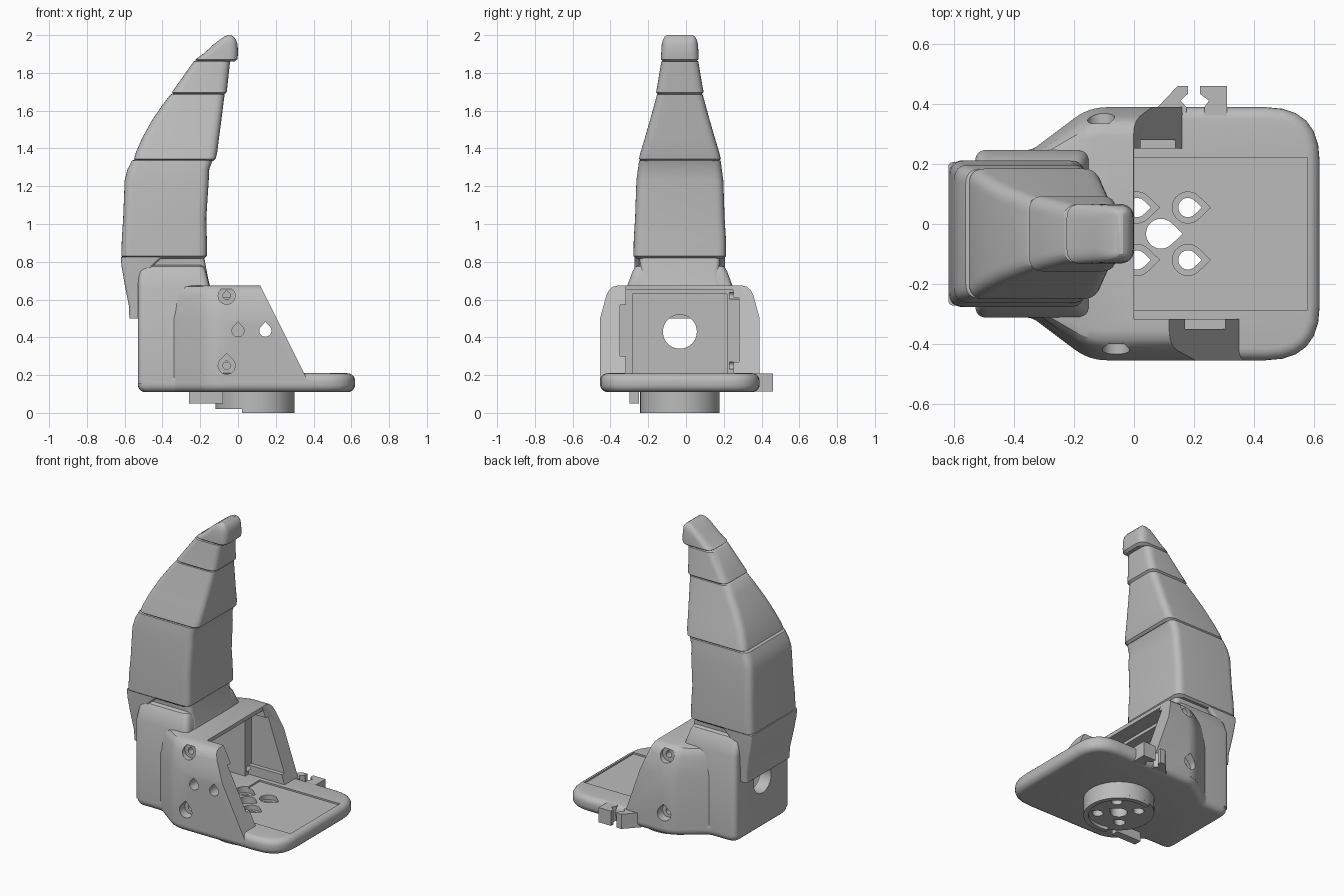
import bpy, bmesh, math

if "Cube" in bpy.data.objects:
    bpy.data.objects.remove(bpy.data.objects["Cube"], do_unlink=True)

CY = -0.0325  # symmetry plane of the housing
grey = bpy.data.materials.new("plain_grey")
grey.use_nodes = True
COLOR = (0.5, 0.5, 0.5, 1)
grey.diffuse_color = COLOR
grey.node_tree.nodes["Principled BSDF"].inputs["Base Color"].default_value = COLOR


def loft(name, rings):
    """Skin a stack of equal-length rings and cap both ends."""
    bm = bmesh.new()
    rows = [[bm.verts.new(p) for p in ring] for ring in rings]
    n = len(rows[0])
    for a, b in zip(rows, rows[1:]):
        for i in range(n):
            j = (i + 1) % n
            bm.faces.new((a[i], a[j], b[j], b[i]))
    bm.faces.new(rows[0])
    bm.faces.new(rows[-1])
    bmesh.ops.recalc_face_normals(bm, faces=bm.faces)
    mesh = bpy.data.meshes.new(name)
    bm.to_mesh(mesh)
    bm.free()
    mesh.materials.append(grey)
    obj = bpy.data.objects.new(name, mesh)
    bpy.context.collection.objects.link(obj)
    return obj


def prism(name, pts, lo, hi, axis="z"):
    place = {"x": lambda u, v, h: (h, u, v),
             "y": lambda u, v, h: (u, h, v),
             "z": lambda u, v, h: (u, v, h)}[axis]
    return loft(name, [[place(u, v, h) for u, v in pts] for h in (lo, hi)])


def box(name, x0, x1, y0, y1, z0, z1):
    return prism(name, [(x0, y0), (x1, y0), (x1, y1), (x0, y1)], z0, z1)


def circle(u, v, r, n=40):
    return [(u + r * math.cos(i * math.tau / n), v + r * math.sin(i * math.tau / n))
            for i in range(n)]


def teardrop(u, v, r, aim=0.0):
    angles = [math.radians(45 + 270 * i / 20) + aim for i in range(21)]
    tip = (u + 1.45 * r * math.cos(aim), v + 1.45 * r * math.sin(aim))
    return [(u + r * math.cos(a), v + r * math.sin(a)) for a in angles] + [tip]


def rounded(points, n=7):
    """Round each (x, y, setback) corner."""
    out = []
    for i, (x, y, s) in enumerate(points):
        ends = []
        for q in (points[i - 1], points[(i + 1) % len(points)]):
            d = math.hypot(q[0] - x, q[1] - y)
            ends.append((x + (q[0] - x) * s / d, y + (q[1] - y) * s / d))
        (ax, ay), (bx, by) = ends
        if s == 0:
            out.append((x, y))
            continue
        for k in range(n):
            t = k / (n - 1)
            a, m, b = (1 - t) ** 2, 2 * t * (1 - t), t * t
            out.append((a * ax + m * x + b * bx, a * ay + m * y + b * by))
    return out


def mirrored(half):
    """Close a half outline about the symmetry plane."""
    return rounded([(x, CY - y, s) for x, y, s in half] +
                   [(x, CY + y, s) for x, y, s in reversed(half)])


def slab(x0, x1, w, r):
    return mirrored([(x0, w, r), (x1, w, r)])


def apply(obj, mod):
    bpy.context.view_layer.objects.active = obj
    bpy.ops.object.modifier_apply(modifier=mod.name)


def bevel(obj, width, segments=5):
    mod = obj.modifiers.new("bevel", "BEVEL")
    mod.width, mod.segments = width, segments
    mod.limit_method, mod.angle_limit = "ANGLE", math.radians(60)
    mod.use_clamp_overlap = False
    apply(obj, mod)


def cut(targets, cutter):
    for obj in targets:
        mod = obj.modifiers.new("cut", "BOOLEAN")
        mod.operation, mod.solver, mod.object = "DIFFERENCE", "EXACT", cutter
        apply(obj, mod)
    bpy.data.objects.remove(cutter, do_unlink=True)


# Base plate with rounded rim and shallow floor recess
plate = prism("base_plate", mirrored([
    (-0.53, 0.28, 0.06), (-0.34, 0.28, 0.02), (-0.15, 0.4225, 0.07),
    (0.62, 0.4225, 0.18)]), 0.11, 0.21)
bevel(plate, 0.04)
cut([plate], box("cutter", 0, 0.58, CY - 0.255, CY + 0.255, 0.2, 0.3))

# Round mount under the plate, with a partial rim
mount = prism("mount_disc", circle(0.09, CY, 0.21, 64), 0.02, 0.13)
arc = [math.radians(-109 + 218 * i / 40) for i in range(41)]
prism("mount_rim", [(0.09 + r * math.cos(a), CY + r * math.sin(a))
                    for r, run in ((0.21, arc), (0.18, arc[::-1])) for a in run], 0, 0.03)
box("locating_tab", -0.26, -0.08, -0.30, -0.25, 0.05, 0.13)

# Screw holes through floor and mount
cut([plate, mount], prism("cutter", teardrop(0.09, CY, 0.05), -0.1, 0.4))
for x in (0.01, 0.18):
    for side in (-1, 1):
        y = CY + side * 0.0875
        cut([plate, mount], prism("cutter", teardrop(x, y, 0.032), -0.1, 0.4))
        cut([plate], prism("cutter", teardrop(x, y, 0.052), 0.17, 0.4))

# Cable clip at the plate edge
prism("clip_hook", [(0.06, 0.37), (0.145, 0.46), (0.18, 0.46), (0.18, 0.435),
                    (0.155, 0.412), (0.175, 0.39), (0.175, 0.37)], 0.112, 0.208)
prism("clip_post", [(0.31, 0.36), (0.31, 0.46), (0.22, 0.46), (0.22, 0.435),
                    (0.25, 0.412), (0.235, 0.39), (0.235, 0.36)], 0.112, 0.208)

# Housing: flared side walls and the taller rear box
walls = loft("housing_walls", [
    [(x, y, z) for x, y in mirrored([(-0.44 + (0.4225 - w) * 0.5, 0.205, 0),
                                     (-0.15, w, 0.06), (0.45, w, 0.02)])]
    for z, w in ((0.155, 0.4225), (0.5, 0.4225), (0.62, 0.39), (0.65, 0.375),
                 (0.668, 0.355), (0.675, 0.325))])
rear = loft("housing_box", [
    [(x, y, z) for x, y in slab(x0, x1, w, 0.04)]
    for z, x0, x1, w in ((0.155, -0.53, -0.15, 0.28), (0.67, -0.53, -0.15, 0.28),
                         (0.75, -0.525, -0.17, 0.25), (0.775, -0.51, -0.18, 0.235),
                         (0.782, -0.49, -0.19, 0.22))])
cut([walls, rear], box("cutter", -0.45, 0.1, CY - 0.25, CY + 0.25, 0.1, 0.63))
cut([walls, rear], box("cutter", -0.1, 0.6, CY - 0.285, CY + 0.285, 0.1, 0.65))
cut([walls], box("cutter", 0, 0.6, CY - 0.285, CY + 0.285, 0.6, 0.9))
cut([rear], prism("cutter", circle(CY, 0.43, 0.09), -0.7, -0.4, "x"))

# Sloping front ends of the two walls
for x_top, x_foot, y0, y1 in ((0.12, 0.35, -0.7, CY), (0.0, 0.16, CY, 0.7)):
    run = (x_foot - x_top) / 0.46
    cut([walls], prism("cutter", [(x_top - 0.1 * run, 0.77), (x_foot + 0.08 * run, 0.13),
                                  (0.7, 0.13), (0.7, 0.77)], y0, y1, "y"))

# Slots inside the walls and screw holes from outside
cut([walls], box("cutter", -0.1, 0.14, 0.2, 0.28, 0.27, 0.61))
cut([walls], box("cutter", -0.1, 0.31, -0.35, -0.3, 0.3, 0.57))
UP = math.pi / 2
for x, outer, inner in ((-0.06, -0.6, -0.3), (-0.11, 0.6, 0.23)):
    face = -0.4 if outer < 0 else 0.335
    for z in (0.25, 0.62):
        cut([walls], prism("cutter", teardrop(x, z, 0.045, UP), outer, face, "y"))
        cut([walls], prism("cutter", teardrop(x, z, 0.02, UP), outer, inner, "y"))
for x in (0.0, 0.145):
    cut([walls], prism("cutter", teardrop(x, 0.435, 0.032, UP), -0.6, -0.2, "y"))

# Neck and rear shell below the claw
loft("neck", [[(x, y, z) for x, y in slab(x0, x1, w, 0.03)]
              for z, x0, x1, w in ((0.66, -0.45, -0.145, 0.225), (0.72, -0.45, -0.16, 0.205),
                                   (0.83, -0.58, -0.18, 0.215))])
loft("rear_shell", [[(x, y, z) for x, y in slab(x0, x1, w, 0.02)]
                    for z, x0, x1, w in ((0.5, -0.575, -0.5, 0.225), (0.57, -0.578, -0.5, 0.228),
                                         (0.68, -0.6, -0.48, 0.235), (0.78, -0.617, -0.45, 0.24),
                                         (0.825, -0.62, -0.4, 0.24))])

# Claw: four tapering segments as (height, back, front, half width)
SEGMENTS = {
    "claw_lower": [(0.83, -0.618, -0.165, 0.245), (0.92, -0.615, -0.165, 0.244),
                   (1.03, -0.608, -0.168, 0.237), (1.23, -0.6, -0.155, 0.23),
                   (1.29, -0.585, -0.152, 0.222), (1.335, -0.562, -0.135, 0.216)],
    "claw_middle": [(1.345, -0.55, -0.118, 0.217), (1.38, -0.54, -0.11, 0.208),
                    (1.46, -0.505, -0.1, 0.184), (1.55, -0.455, -0.088, 0.158),
                    (1.63, -0.4, -0.078, 0.136), (1.685, -0.358, -0.071, 0.121)],
    "claw_upper": [(1.697, -0.35, -0.06, 0.126), (1.74, -0.32, -0.055, 0.118),
                   (1.86, -0.235, -0.042, 0.098)],
    "claw_tip": [(1.872, -0.225, -0.004, 0.1), (1.9, -0.185, 0.0, 0.099),
                 (1.95, -0.13, -0.002, 0.096), (1.975, -0.098, -0.01, 0.09),
                 (1.992, -0.072, -0.024, 0.08), (2.0, -0.055, -0.036, 0.068)]}
for name, rows in SEGMENTS.items():
    z, back, front, w = rows[0]
    zt, bt, ft, wt = rows[-1]
    foot = (z - 0.012, back + 0.014, front - 0.014, w - 0.014)
    top = [] if name == "claw_tip" else [(zt + 0.006, bt + 0.012, ft - 0.012, wt - 0.012)]
    loft(name, [[(x, y, h) for x, y in slab(a, b, c, min(0.05, (b - a) * 0.4))]
                for h, a, b, c in [foot] + rows + top])

# Smooth shading with sharp edges kept
for obj in bpy.context.collection.objects:
    obj.select_set(obj.type == "MESH")
bpy.ops.object.shade_smooth_by_angle(angle=math.radians(30))
